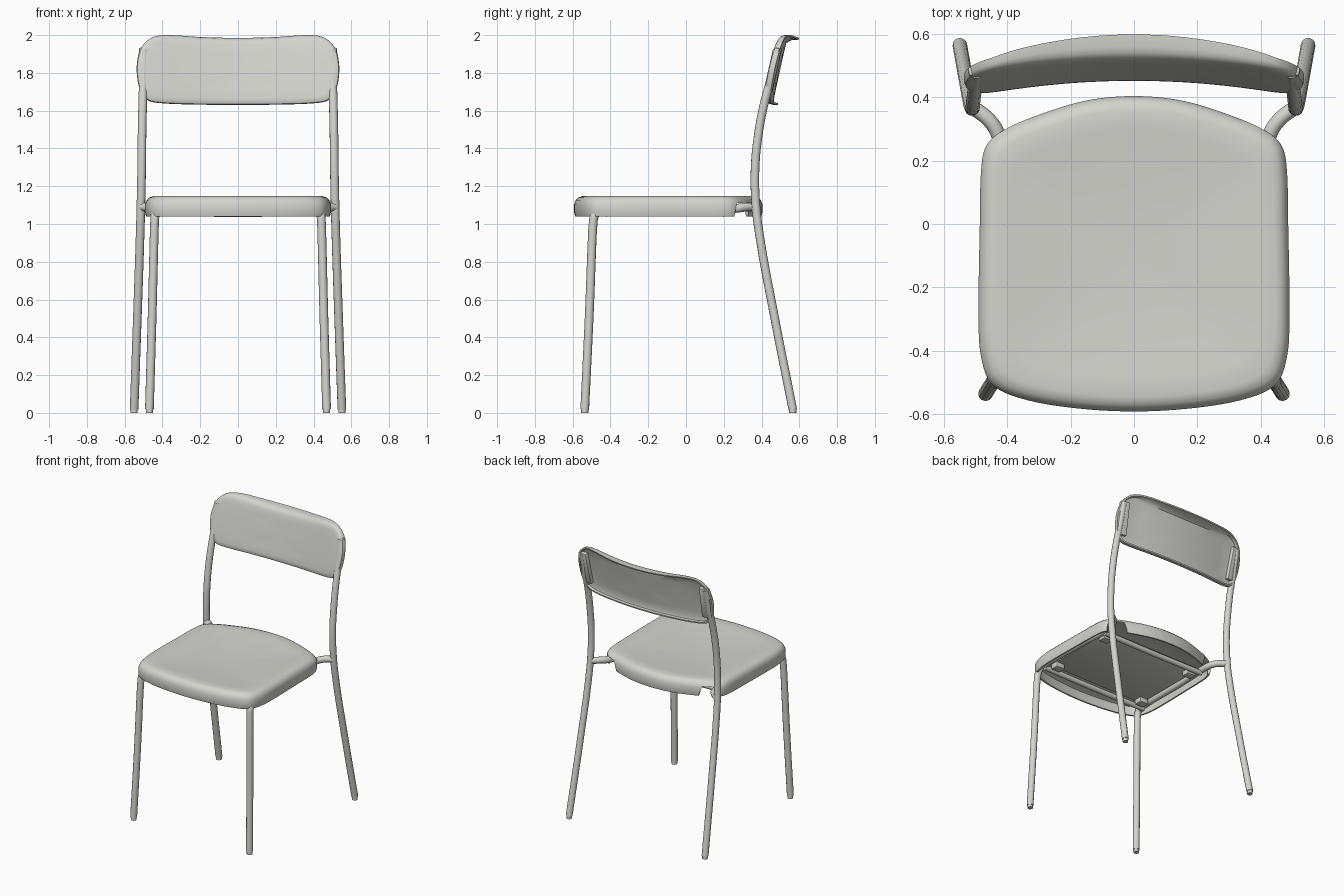
import bpy
import bmesh
from math import radians
from mathutils import Vector

if "Cube" in bpy.data.objects:
    bpy.data.objects.remove(bpy.data.objects["Cube"], do_unlink=True)

# One warm grey finish for every part
grey = bpy.data.materials.new("warm_light_grey")
grey.use_nodes = True
colour = (0.66, 0.66, 0.62, 1)
grey.diffuse_color = colour
grey.node_tree.nodes["Principled BSDF"].inputs["Base Color"].default_value = colour


def add_mesh(name, bm, angle=40):
    bmesh.ops.recalc_face_normals(bm, faces=bm.faces)
    mesh = bpy.data.meshes.new(name)
    bm.to_mesh(mesh)
    bm.free()
    mesh.materials.clear()
    mesh.materials.append(grey)
    ob = bpy.data.objects.new(name, mesh)
    bpy.context.collection.objects.link(ob)
    bpy.ops.object.select_all(action="DESELECT")
    ob.select_set(True)
    bpy.context.view_layer.objects.active = ob
    bpy.ops.object.shade_smooth_by_angle(angle=radians(angle))
    return ob


def mirrored_outline(half, steps=6):
    """Smooth closed loop through a half outline and its mirror image."""
    pts = [Vector(p) for p in half]
    pts += [Vector((-x, y)) for x, y in half[-2:0:-1]]
    n = len(pts)
    loop = []
    for i in range(n):
        a, b, c, d = (pts[(i + k) % n] for k in (-1, 0, 1, 2))
        l0, l1, l2 = (b - a).length, (c - b).length, (d - c).length
        m1 = (c - a) / (l0 + l1) * l1
        m2 = (d - b) / (l1 + l2) * l1
        for k in range(steps):
            t = k / steps
            loop.append(b * (2*t**3 - 3*t*t + 1) + m1 * (t**3 - 2*t*t + t)
                        + c * (3*t*t - 2*t**3) + m2 * (t**3 - t*t))
    return loop


def loft(name, rings):
    bm = bmesh.new()
    rows = [[bm.verts.new(p) for p in ring] for ring in rings]
    n = len(rows[0])
    for lower, upper in zip(rows, rows[1:]):
        for i in range(n):
            j = (i + 1) % n
            bm.faces.new((lower[i], lower[j], upper[j], upper[i]))
    bmesh.ops.remove_doubles(bm, verts=bm.verts, dist=0.0001)
    return add_mesh(name, bm)


def tube(name, points, radius):
    curve = bpy.data.curves.new(name + "_path", "CURVE")
    curve.dimensions = "3D"
    curve.bevel_depth = radius
    curve.bevel_resolution = 4
    curve.resolution_u = 8
    curve.use_fill_caps = True
    spline = curve.splines.new("BEZIER")
    spline.bezier_points.add(len(points) - 1)
    for bp, co in zip(spline.bezier_points, points):
        bp.co = co
        bp.handle_left_type = bp.handle_right_type = "AUTO"
    helper = bpy.data.objects.new(name + "_path", curve)
    bpy.context.collection.objects.link(helper)
    bpy.context.view_layer.update()
    graph = bpy.context.evaluated_depsgraph_get()
    mesh = bpy.data.meshes.new_from_object(helper.evaluated_get(graph))
    bm = bmesh.new()
    bm.from_mesh(mesh)
    bpy.data.objects.remove(helper, do_unlink=True)
    bpy.data.meshes.remove(mesh)
    return add_mesh(name, bm)


def box(name, centre, size, bevel, rotation=(0, 0, 0)):
    bm = bmesh.new()
    bmesh.ops.create_cube(bm, size=1)
    bmesh.ops.scale(bm, vec=size, verts=bm.verts)
    bmesh.ops.bevel(bm, geom=bm.edges[:], offset=bevel, segments=2,
                    profile=0.5, affect="EDGES")
    ob = add_mesh(name, bm)
    ob.location = centre
    ob.rotation_euler = rotation
    return ob


# Seat: a dished shell with a skirt, notched where the frame comes out
seat_half = [(0, -.592), (.2, -.58), (.36, -.55), (.45, -.505), (.483, -.42),
             (.491, -.3), (.487, 0), (.482, .18), (.465, .25), (.41, .297),
             (.3, .345), (.15, .39), (0, .404)]
seat_loop = mirrored_outline(seat_half)
# (inset, height) from the top centre, round the rim, to the underside centre
seat_section = [(.49, 1.126), (.35, 1.129), (.2, 1.137), (.1, 1.144),
                (.045, 1.148), (.022, 1.141), (.008, 1.126), (0, 1.105),
                (0, 1.06), (.005, 1.04), (.016, 1.04), (.018, 1.105),
                (.05, 1.118), (.2, 1.113), (.49, 1.105)]


def seat_point(p, inset, z):
    s = 1 - inset / .49
    if inset < .02 and .262 < p.y < .325:
        z = max(z, 1.112)
    return (p.x * s, -.09 + (p.y + .09) * s, z)


loft("seat", [[seat_point(p, d, z) for p in seat_loop] for d, z in seat_section])

# Backrest: a curved, leaning shell with a flange turned backwards
back_half = [(0, 1.985), (.2, 1.99), (.38, 2.0), (.46, 1.985), (.515, 1.93),
             (.535, 1.85), (.533, 1.77), (.515, 1.7), (.48, 1.655),
             (.4, 1.639), (.2, 1.632), (0, 1.63)]
back_loop = mirrored_outline(back_half)
# (inset, scale, share of flange depth, extra thickness), front to back
back_section = [(.035, 0, 0, 0), (.035, .35, 0, 0), (.035, .7, 0, 0),
                (.035, 1, 0, 0), (.015, 1, .08, 0), (.004, 1, .25, 0),
                (0, 1, .5, 0), (0, 1, 1, 0), (.01, 1, 1, 0), (.013, 1, .5, 0),
                (.03, 1, 0, .013), (.035, .7, 0, .012), (.035, .35, 0, .012),
                (.035, 0, 0, .012)]


def back_point(p, inset, scale, share, extra):
    x = p.x * (1 - inset / .535) * scale
    z = 1.815 + (p.y - 1.815) * (1 - inset / .185) * scale
    front = .45 - .2 * x * x + .22 * (z - 1.65)
    rise = min(max((p.y - 1.85) / .12, 0), 1)
    depth = .04 + .035 * rise * max(0, 1 - (p.x / .45) ** 2)
    return (x, front + depth * share + extra, z)


loft("backrest", [[back_point(p, *row) for p in back_loop] for row in back_section])

# Tubular frame, feet and backrest sockets, one set per side
rear_path = [(.55, .565, .02), (.533, .47, .5), (.518, .388, .95),
             (.514, .37, 1.1), (.51, .366, 1.3), (.508, .384, 1.48),
             (.505, .41, 1.62), (.501, .446, 1.76), (.496, .482, 1.92)]
front_path = [(.469, -.536, .02), (.455, -.513, .5), (.442, -.492, 1.0),
              (.44, -.487, 1.035), (.437, -.47, 1.068), (.435, -.44, 1.08),
              (.43, 0, 1.08), (.422, .24, 1.08), (.43, .285, 1.085),
              (.455, .325, 1.09), (.49, .355, 1.09), (.515, .37, 1.09)]

for side, sx in (("left", 1), ("right", -1)):
    for part, path in (("rear_leg_and_back_post", rear_path),
                       ("front_leg_and_seat_rail", front_path)):
        pts = [(sx * x, y, z) for x, y, z in path]
        tube(f"{side}_{part}", pts, .023)
        x, y, z = pts[0]
        tube(f"{side}_{part}_foot", [(x, y, 0), (x, y, z + .015)], .019)
    box(f"{side}_backrest_socket", (sx * .485, .463, 1.815), (.07, .03, .24),
        .008, (-.22, 0, -.19 * sx))
    for place, y in (("front", -.36), ("rear", .14)):
        box(f"{side}_{place}_seat_clip", (sx * .37, y, 1.068), (.07, .06, .05), .006)

# Underside: crossbars and a cover panel
for place, x, y in (("front", .435, -.42), ("rear", .424, .2)):
    tube(f"{place}_crossbar", [(-x, y, 1.06), (0, y, 1.057), (x, y, 1.06)], .019)
box("seat_underside_panel", (0, -.11, 1.09), (.8, .58, .025), .006)
